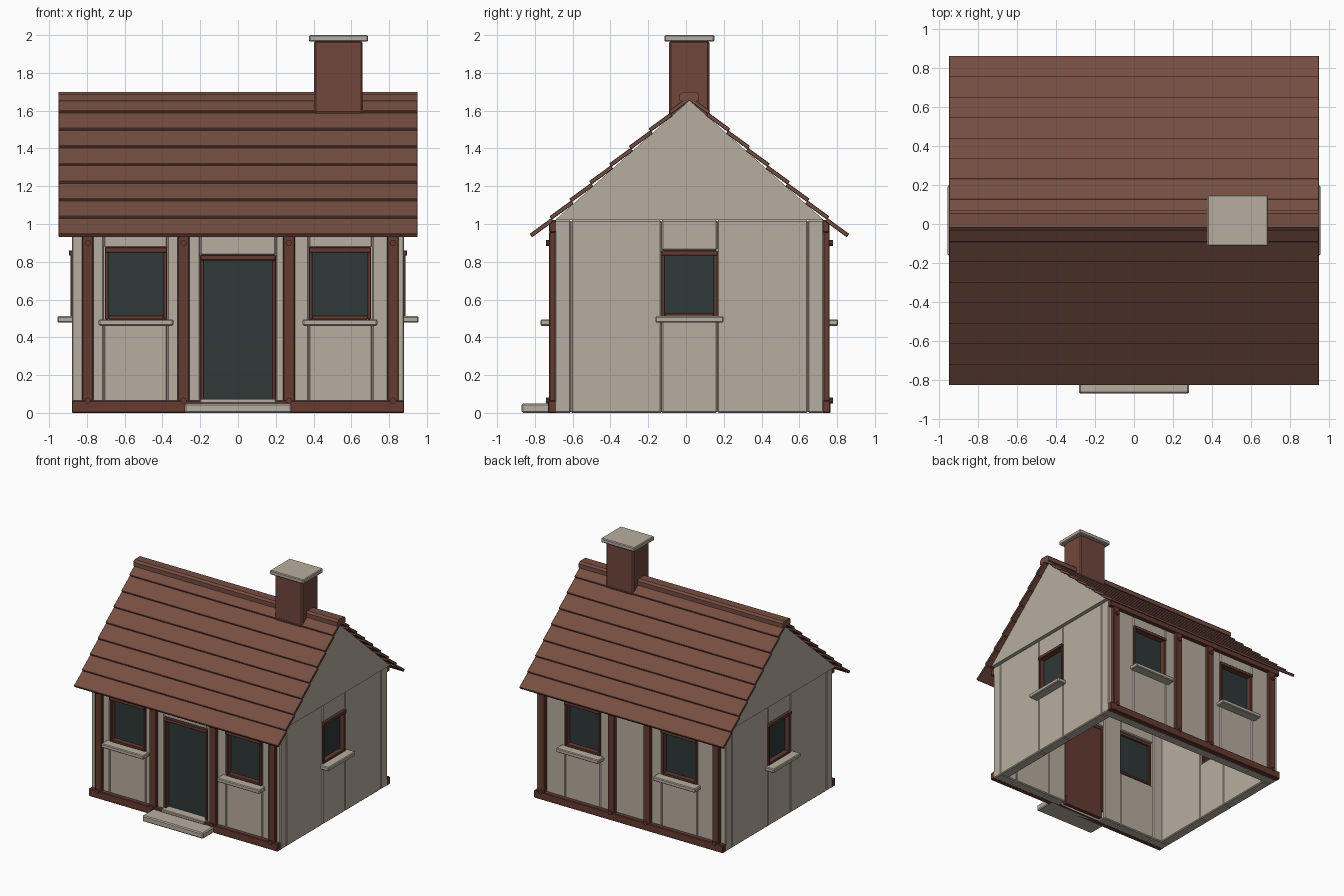
import bpy, bmesh, math

if "Cube" in bpy.data.objects:
    bpy.data.objects.remove(bpy.data.objects["Cube"])

Y0 = 0.018            # centre line of the house body
HX, HY = 0.88, 0.712  # half width and half depth of the walls
TH, WH = 0.085, 1.02  # wall thickness and height


def material(name, rgb):
    m = bpy.data.materials.new(name)
    m.diffuse_color = (*rgb, 1)
    m.use_nodes = True
    m.node_tree.nodes["Principled BSDF"].inputs["Base Color"].default_value = m.diffuse_color
    return m


PLASTER = material("pale plaster", (0.47, 0.42, 0.35))
ROOF = material("roof brown", (0.18, 0.075, 0.053))
TIMBER = material("dark red timber", (0.13, 0.044, 0.031))
BRICK = material("chimney brown", (0.165, 0.062, 0.045))
GLASS = material("dark glass", (0.028, 0.040, 0.040))


def finish(name, bm, mat, bevel=0):
    bmesh.ops.recalc_face_normals(bm, faces=bm.faces)
    me = bpy.data.meshes.new(name)
    bm.to_mesh(me)
    bm.free()
    me.materials.append(mat)
    ob = bpy.data.objects.new(name, me)
    bpy.context.collection.objects.link(ob)
    if bevel:
        mod = ob.modifiers.new("edge", 'BEVEL')
        mod.width = bevel
        mod.segments = 1
    return ob


def add_box(bm, a, b):
    vs = bmesh.ops.create_cube(bm, size=1)["verts"]
    for v in vs:
        v.co = [(p + q) / 2 + c * abs(q - p) for p, q, c in zip(a, b, v.co)]


def add_prism(bm, pts, x0, x1):
    """Extrude a profile of (y, z) points along x."""
    f = bm.faces.new([bm.verts.new((x0, y, z)) for y, z in pts])
    ext = bmesh.ops.extrude_face_region(bm, geom=[f])["geom"]
    for v in ext:
        if isinstance(v, bmesh.types.BMVert):
            v.co.x = x1


# Map (along wall, outward distance, height) to world for each side
SIDES = {
    "front": lambda u, d, z: (u, Y0 - d, z),
    "back": lambda u, d, z: (u, Y0 + d, z),
    "right": lambda u, d, z: (d, Y0 + u, z),
    "left": lambda u, d, z: (-d, Y0 + u, z),
}


def boxes(name, side, mat, items, bevel=0.005):
    """items: (u0, u1, d0, d1, z0, z1)"""
    bm = bmesh.new()
    for u0, u1, d0, d1, z0, z1 in items:
        add_box(bm, SIDES[side](u0, d0, z0), SIDES[side](u1, d1, z1))
    return finish(f"{side}_{name}", bm, mat, bevel)


def wall(side, out, cuts, openings):
    """Vertical panels between cuts; openings = {panel index: (z0, z1)}."""
    items = []
    for i, (a, b) in enumerate(zip(cuts, cuts[1:])):
        spans = [(0, WH)]
        if i in openings:
            z0, z1 = openings[i]
            spans = [(0, z0), (z1, WH)]
        items += [(a, b, out - TH, out, p, q) for p, q in spans if q - p > 0.01]
    boxes("wall", side, PLASTER, items, 0.007)


def window(side, out, c, w, z0, z1, sill_w, sill_z, tag):
    a, b, t = c - w / 2, c + w / 2, 0.02
    d0, d1 = out - 0.065, out + 0.006
    boxes(f"window_frame_{tag}", side, TIMBER, [
        (a, a + t, d0, d1, z0, z1), (b - t, b, d0, d1, z0, z1),
        (a + t, b - t, d0, d1, z0, z0 + t),
        (a, b, d0, d1 + 0.01, z1 - 0.026, z1)], 0.003)
    boxes(f"window_glass_{tag}", side, GLASS,
          [(a + 0.01, b - 0.01, out - 0.05, out - 0.035, z0 + 0.01, z1 - 0.01)], 0)
    boxes(f"window_sill_{tag}", side, PLASTER,
          [(c - sill_w / 2, c + sill_w / 2, out - 0.05, out + 0.076,
            sill_z, sill_z + 0.034)], 0.006)


# Walls
wall("front", HY, [-HX, -0.71, -0.375, -0.2, 0.2, 0.375, 0.71, HX],
     {1: (0.48, 0.875), 3: (0.0, 0.835), 5: (0.48, 0.875)})
wall("back", HY, [-HX, -0.615, -0.285, 0.285, 0.615, HX],
     {1: (0.48, 0.875), 3: (0.48, 0.875)})
for s in ("right", "left"):
    wall(s, HX, [-HY + TH, -0.148, 0.148, HY - TH], {1: (0.5, 0.86)})
    window(s, HX, 0, 0.296, 0.51, 0.86, 0.36, 0.478, "side")

# Front and back windows
for s, c in (("front", 0.54), ("back", 0.45)):
    for k, tag in ((-1, "a"), (1, "b")):
        window(s, HY, k * c, 0.33, 0.495, 0.875, 0.395, 0.461, tag)

# Timber framing: base beam, eaves beam, posts and pegs
for s, posts in (("front", (-0.795, -0.288, 0.27, 0.82)),
                 ("back", (-0.805, -0.165, 0.165, 0.815))):
    boxes("base_beam", s, TIMBER, [(-HX, HX, HY - 0.01, HY + 0.036, 0, 0.065)])
    boxes("eaves_beam", s, TIMBER, [(-HX, HX, HY - 0.01, HY + 0.03, 0.955, WH)])
    boxes("posts", s, TIMBER, [(p - 0.031, p + 0.031, HY - 0.01, HY + 0.031,
                                0.06, 0.96) for p in posts])
    bm = bmesh.new()
    for p in posts:
        for z in (0.065, 0.9):
            vs = bmesh.ops.create_cone(bm, cap_ends=True, segments=10, radius1=0.016,
                                       radius2=0.016, depth=0.03)["verts"]
            for v in vs:
                v.co = SIDES[s](p + v.co.x, HY + 0.032 + v.co.z, z + v.co.y)
    finish(f"{s}_pegs", bm, TIMBER)

# Door with frame, glazed front, threshold and step
boxes("door_frame", "front", TIMBER, [
    (-0.2, -0.18, HY - 0.075, HY + 0.006, 0.06, 0.835),
    (0.18, 0.2, HY - 0.075, HY + 0.006, 0.06, 0.835),
    (-0.2, 0.2, HY - 0.075, HY + 0.016, 0.808, 0.835)], 0.003)
boxes("door", "front", TIMBER, [(-0.185, 0.185, HY - 0.07, HY - 0.04, 0, 0.815)], 0)
boxes("door_panel", "front", GLASS, [(-0.18, 0.18, HY - 0.04, HY - 0.032, 0.07, 0.81)], 0)
boxes("threshold", "front", PLASTER, [(-0.2, 0.2, HY - 0.06, HY + 0.045, 0.05, 0.075)])
boxes("step", "front", PLASTER, [(-0.283, 0.283, HY - 0.01, 0.888, 0, 0.05)], 0.008)

# Gable ends
for k, tag in ((1, "right"), (-1, "left")):
    bm = bmesh.new()
    add_prism(bm, [(Y0 - HY, WH), (Y0 + HY, WH), (Y0, 1.655)], k * 0.82, k * 0.905)
    finish(f"{tag}_gable", bm, PLASTER)

# Roof: eight overlapping courses on each slope
ang = math.radians(36)
ca, sa = math.cos(ang), math.sin(ang)
for k, tag in ((-1, "front"), (1, "back")):
    bm = bmesh.new()
    for i in range(8):
        y, z = 0.833 - 0.105 * i, 0.93 + 0.093 * i
        n = 0.118 if i == 7 else 0.142
        t = 0.022
        prof = [(y, z), (y - n * ca, z + n * sa),
                (y - n * ca + t * sa, z + n * sa + t * ca), (y + t * sa, z + t * ca)]
        add_prism(bm, [(Y0 + k * p, q) for p, q in prof], -0.95, 0.95)
    finish(f"{tag}_roof_courses", bm, ROOF, 0.003)
bm = bmesh.new()
add_prism(bm, [(Y0 + p, q) for p, q in ((-0.052, 1.65), (0.052, 1.65), (0.052, 1.685),
                                        (0.036, 1.70), (-0.036, 1.70), (-0.052, 1.685))],
          -0.95, 0.95)
finish("ridge_cap", bm, ROOF)

# Chimney
bm = bmesh.new()
add_box(bm, (0.403, Y0 - 0.107, 1.5), (0.66, Y0 + 0.107, 1.97))
finish("chimney", bm, BRICK, 0.01)
bm = bmesh.new()
add_box(bm, (0.375, Y0 - 0.132, 1.965), (0.688, Y0 + 0.132, 2.0))
finish("chimney_cap", bm, PLASTER, 0.006)
